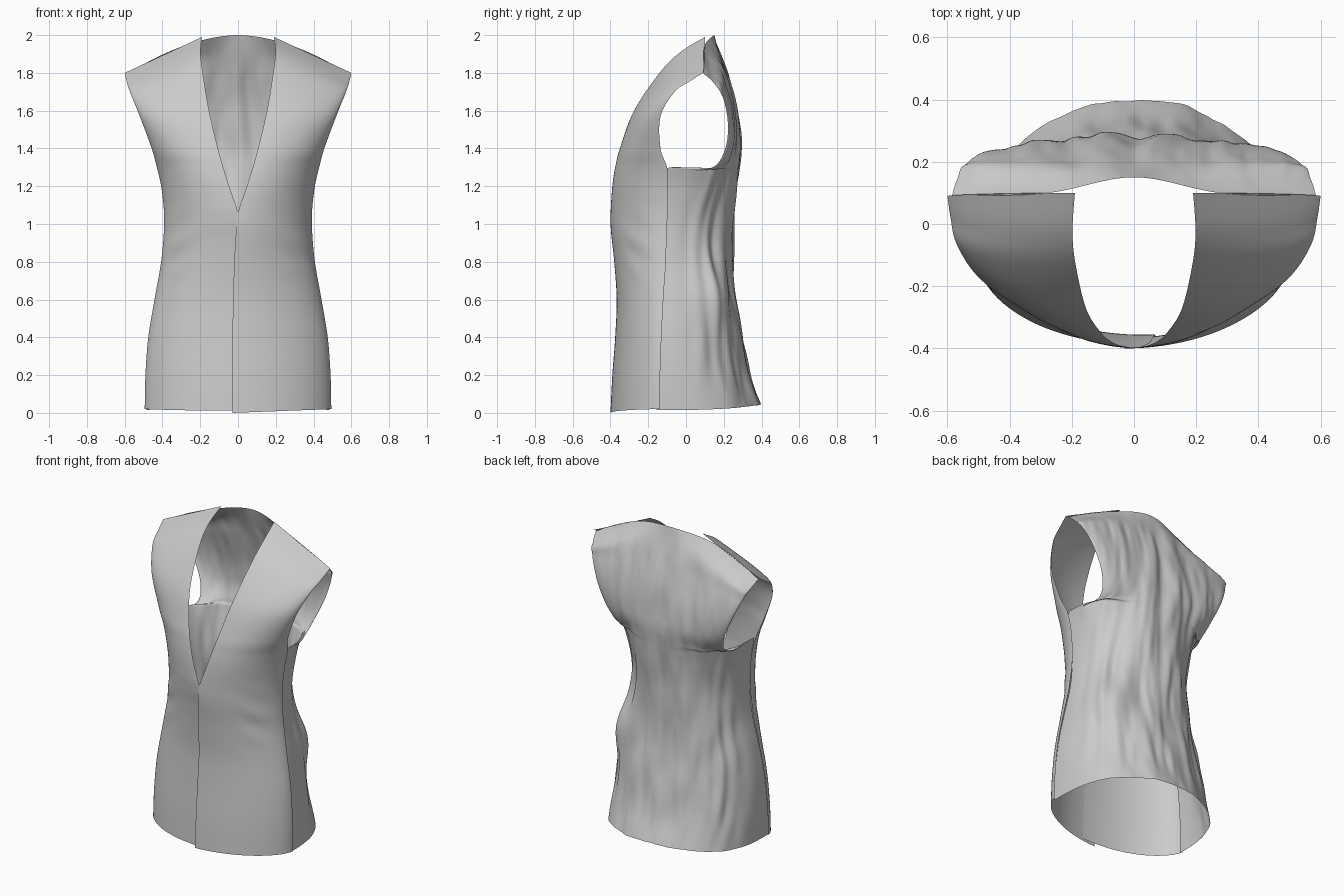
import bpy, math
from mathutils import Vector, noise

if "Cube" in bpy.data.objects:
    bpy.data.objects.remove(bpy.data.objects["Cube"])


def spline(keys, sub=8):
    """Smooth rows through the key rows (Catmull-Rom)."""
    rows = []
    n = len(keys)
    for i in range(n - 1):
        p = [keys[max(i - 1, 0)], keys[i], keys[i + 1], keys[min(i + 2, n - 1)]]
        for s in range(sub):
            t = s / sub
            rows.append([0.5 * (2 * b + (c - a) * t + (2 * a - 5 * b + 4 * c - d) * t * t
                                + (3 * b - a - 3 * c + d) * t ** 3)
                         for a, b, c, d in zip(*p)])
    rows.append(list(keys[-1]))
    return rows


def sheet(name, grid, flip=False):
    """Turn a grid of points into a smooth cloth sheet."""
    w = len(grid[0])
    faces = []
    for r in range(len(grid) - 1):
        for c in range(w - 1):
            f = (r * w + c, r * w + c + 1, (r + 1) * w + c + 1, (r + 1) * w + c)
            faces.append(f[::-1] if flip else f)
    me = bpy.data.meshes.new(name)
    me.from_pydata([p for row in grid for p in row], [], faces)
    for poly in me.polygons:
        poly.use_smooth = True
    ob = bpy.data.objects.new(name, me)
    bpy.context.collection.objects.link(ob)
    return ob


def bump(x, centre, width):
    return math.exp(-((x - centre) / width) ** 2)


# Front panel rows: opening edge x, y, z, then side seam / armhole edge x, y, z
FRONT = [
    (-.03, -.40, .0, .494, -.14, .02),
    (-.03, -.39, .2, .49, -.137, .2),
    (-.03, -.375, .4, .475, -.13, .4),
    (-.025, -.367, .6, .442, -.12, .6),
    (-.02, -.38, .8, .407, -.107, .8),
    (-.010, -.397, .96, .392, -.10, .97),
    (.0, -.399, 1.06, .393, -.097, 1.08),
    (.047, -.39, 1.2, .407, -.095, 1.2),
    (.078, -.375, 1.3, .43, -.10, 1.3),
    (.106, -.35, 1.4, .457, -.135, 1.4),
    (.153, -.275, 1.6, .520, -.135, 1.57),
    (.186, -.14, 1.8, .572, -.06, 1.7),
    (.198, -.03, 1.91, .59, .02, 1.755),
    (.19, .10, 1.99, .60, .09, 1.80),
]


def front_panel(name, side, under=0.0):
    grid = []
    for xi, yi, zi, xo, yo, zo in spline(FRONT):
        # the under panel tucks behind the other one below the V
        tuck = under * max(0, min(1, (1.07 - zi) / 0.15))
        row = []
        for c in range(41):
            a = math.pi / 2 * c / 40
            t = math.sin(a)
            near = tuck * (1 - t) ** 2
            x = xi + (xo - xi) * t - near * 2.0
            y = yo + (yi - yo) * math.cos(a) ** 1.2 + near * 0.6
            z = zi + (zo - zi) * t + near * 0.6
            # soft creases at the waist
            y += .005 * bump(x, .32, .07) * bump(z, .88, .16) * math.sin(38 * z + 25 * x)
            row.append((side * x, y, z))
        grid.append(row)
    return sheet(name, grid, flip=side < 0)


front_panel("front_panel_outer", 1)
front_panel("front_panel_under", -1, under=0.02)

# Back rows: side seam / armhole edge x, y, z, then centre back y, z, and roundness
BACK = [
    (.484, -.155, .015, .397, .045, .66),
    (.480, -.15, .2, .342, .2, .70),
    (.462, -.145, .4, .298, .4, .74),
    (.428, -.135, .6, .263, .6, .80),
    (.392, -.12, .8, .250, .8, .86),
    (.378, -.115, 1.0, .253, 1.0, .88),
    (.393, -.11, 1.18, .268, 1.17, .80),
    (.418, -.10, 1.295, .278, 1.26, .75),
    (.412, .03, 1.285, .284, 1.31, .95),
    (.390, .15, 1.305, .290, 1.37, 1.3),
    (.418, .208, 1.40, .288, 1.45, 1.1),
    (.475, .222, 1.53, .27, 1.6, 1.0),
    (.535, .195, 1.67, .226, 1.77, .9),
    (.570, .14, 1.755, .183, 1.9, 1.6),
    (.585, .092, 1.795, .15, 2.0, 16),
]

grid = []
for xo, yo, zo, yc, zc, k in spline(BACK):
    row = []
    for c in range(141):
        a = math.pi / 2 - math.pi * c / 140
        s, co = math.sin(a), max(0.0, math.cos(a))
        x = xo * s
        y = yo + (yc - yo) * co ** k
        z = zc + (zo - zc) * abs(s) ** 1.8
        # long vertical cloth folds, fading at seams and shoulders
        fade = min(1, co * 1.6) * min(1, max(0, (2.0 - zc) / .2)) * (.45 + .55 * min(1, zc / .25))
        fold = noise.noise(Vector((x * 10 + .8 * z, y * 6, z * 2.2)))
        fine = noise.noise(Vector((x * 20, y * 12 + 7, z * 4)))
        flank = bump(abs(s), .84, .12) * bump(z, .6, .5)
        d = fade * (.022 * fold + .009 * fine
                    + .009 * flank * math.sin(24 * a + 7 * z + 2 * math.sin(5 * z)))
        # pouch on the right hip and centre gather below the nape
        d += fade * .045 * bump(s, .75, .22) * bump(z, .62, .16)
        d -= fade * .014 * bump(x, 0, .035) * bump(z, 1.65, .2)
        out = Vector((x, y + .12, 0)).normalized()
        row.append((x + out.x * d, y + out.y * d, z))
    grid.append(row)
sheet("back_panel", grid)
